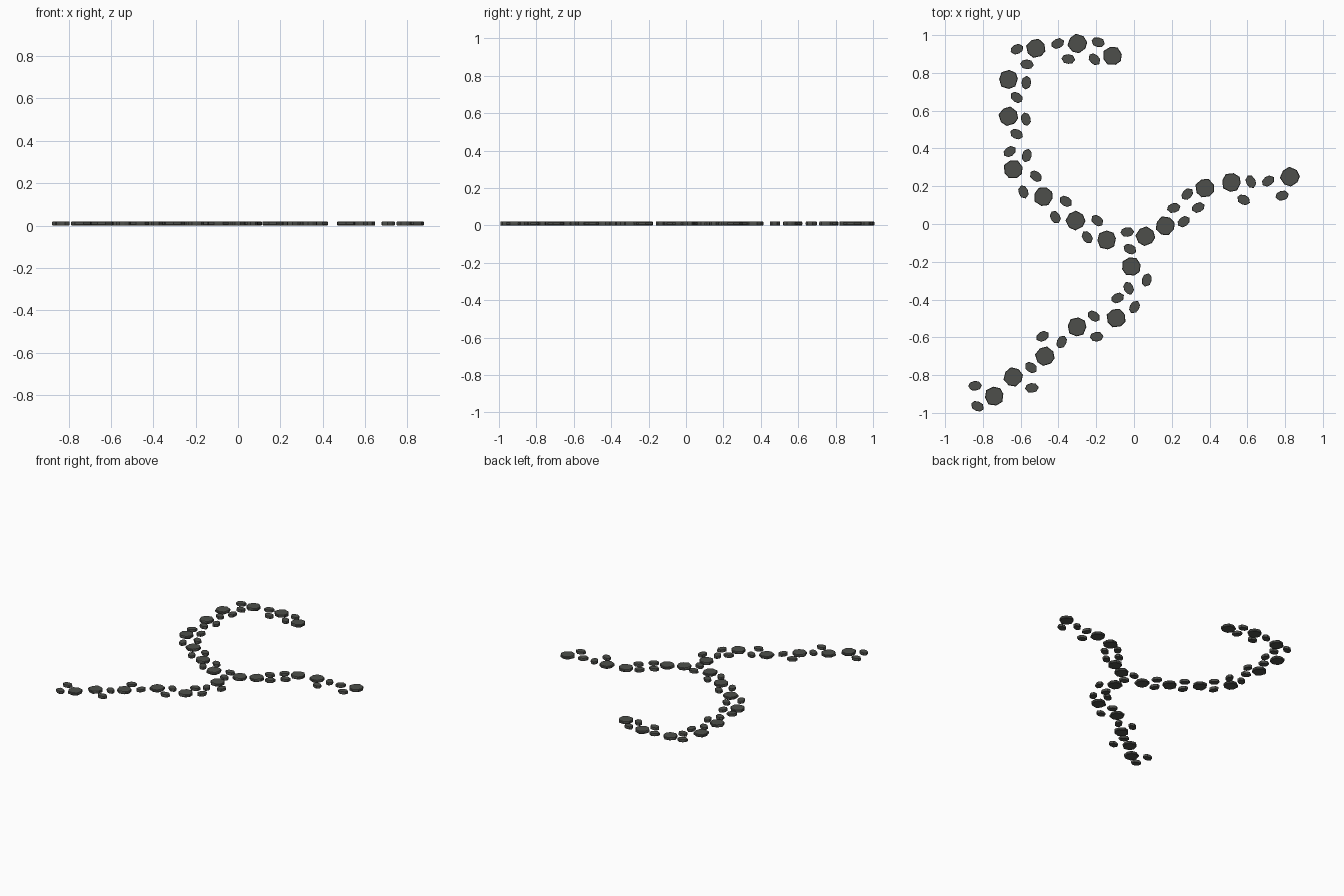
import bpy, bmesh, math

H = 0.02  # slab thickness

# irregular outlines: (angle in degrees, radius)
BIG = [(10, .051), (58, .053), (102, .049), (150, .053), (198, .050),
       (240, .052), (290, .050), (328, .053)]
SMALL = [(5, .037), (50, .031), (100, .026), (150, .032), (185, .036),
         (230, .030), (280, .025), (325, .031)]

# stone centres along the path: x, y, turn
big_stones = [
    (-.115, .890, 0), (-.300, .955, 40), (-.520, .930, 15), (-.665, .765, 75),
    (-.665, .570, 20), (-.640, .290, 5), (-.480, .145, 60), (-.310, .018, 30),
    (-.145, -.085, 80), (.060, -.065, 25), (.165, -.010, 50), (.375, .190, 10),
    (.515, .220, 65), (.825, .250, 35), (-.015, -.225, 0), (-.095, -.498, 10),
    (-.302, -.545, 70), (-.472, -.700, 20), (-.640, -.810, 45), (-.740, -.912, 85)]
small_stones = [
    # upper left hook
    (-.620, .925, 20), (-.404, .955, 20), (-.348, .873, -10), (-.190, .962, -20),
    (-.210, .872, -50), (-.567, .845, -10), (-.570, .748, 80), (-.622, .670, -40),
    (-.572, .555, 100), (-.622, .476, -30), (-.658, .383, 30), (-.567, .362, 70),
    (-.520, .253, -45), (-.586, .170, -75), (-.362, .120, -40), (-.417, .036, -65),
    (-.195, .018, -45), (-.248, -.070, -60),
    # lower left branch
    (-.036, -.043, 0), (-.022, -.133, -30), (.068, -.297, 70), (-.028, -.340, 110),
    (-.087, -.392, 20), (.003, -.440, 55), (-.213, -.488, -40), (-.198, -.597, 0),
    (-.383, -.625, 60), (-.484, -.595, 25), (-.546, -.760, -40), (-.541, -.868, 0),
    (-.842, -.857, 0), (-.829, -.965, -30),
    # right branch
    (.210, .085, 10), (.263, .012, 30), (.282, .158, 40), (.340, .087, 20),
    (.580, .128, -30), (.618, .224, -70), (.710, .227, 30), (.784, .150, 10)]


def stone(name, outline, x, y, turn):
    """Flat slab with a thin chamfer on its top and bottom rims."""
    bm = bmesh.new()
    n = len(outline)
    c, s = math.cos(math.radians(turn)), math.sin(math.radians(turn))
    rings = []
    for z, k in ((0, .94), (H * .2, 1), (H * .8, 1), (H, .94)):
        ring = []
        for a, r in outline:
            px, py = k * r * math.cos(math.radians(a)), k * r * math.sin(math.radians(a))
            ring.append(bm.verts.new((px * c - py * s, px * s + py * c, z)))
        rings.append(ring)
    for lo, hi in zip(rings, rings[1:]):
        for i in range(n):
            j = (i + 1) % n
            bm.faces.new((lo[i], lo[j], hi[j], hi[i]))
    bm.faces.new(rings[0][::-1])
    bm.faces.new(rings[-1])
    me = bpy.data.meshes.new(name)
    bm.to_mesh(me)
    bm.free()
    me.materials.append(mat)
    ob = bpy.data.objects.new(name, me)
    ob.location = (x, y, 0)
    bpy.context.collection.objects.link(ob)


# dark slate
mat = bpy.data.materials.new("slate")
mat.diffuse_color = (.075, .078, .07, 1)

for i, p in enumerate(big_stones):
    stone(f"large_stone_{i + 1}", BIG, *p)
for i, p in enumerate(small_stones):
    stone(f"small_stone_{i + 1}", SMALL, *p)
